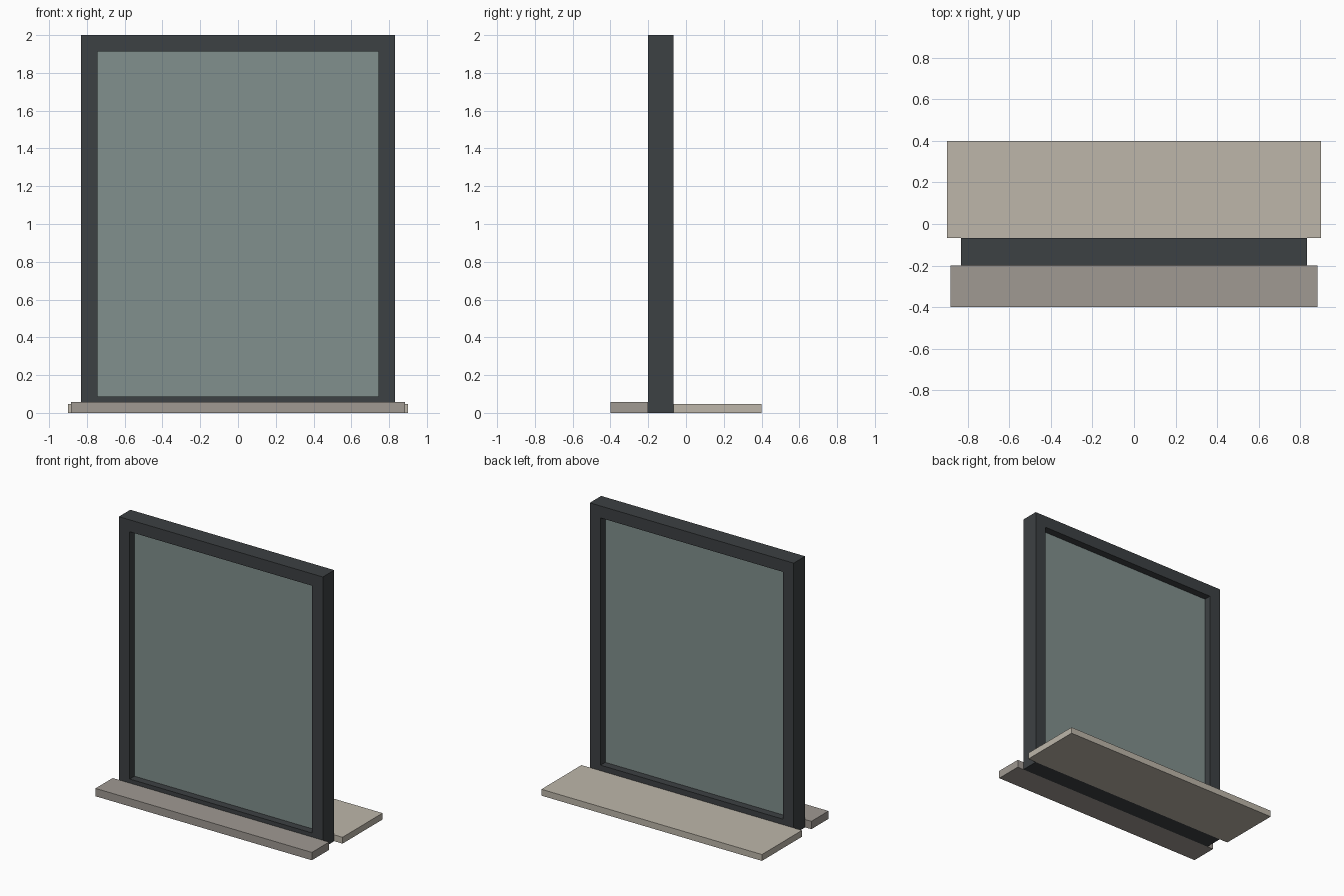
import bpy, bmesh

if "Cube" in bpy.data.objects:
    bpy.data.objects.remove(bpy.data.objects["Cube"])


def material(name, rgb):
    m = bpy.data.materials.new(name)
    m.diffuse_color = (*rgb, 1)
    m.use_nodes = True
    m.node_tree.nodes["Principled BSDF"].inputs["Base Color"].default_value = m.diffuse_color
    return m


def finish(name, bm, mat):
    bmesh.ops.recalc_face_normals(bm, faces=bm.faces)
    mesh = bpy.data.meshes.new(name)
    bm.to_mesh(mesh)
    bm.free()
    mesh.materials.append(mat)
    obj = bpy.data.objects.new(name, mesh)
    bpy.context.collection.objects.link(obj)
    return obj


def box(name, half_x, y, z, mat):
    bm = bmesh.new()
    bmesh.ops.create_cube(bm, size=1)
    for v in bm.verts:
        v.co = (v.co.x * 2 * half_x,
                y[0] if v.co.y < 0 else y[1],
                z[0] if v.co.z < 0 else z[1])
    return finish(name, bm, mat)


def rectangular_ring(name, half_x, z, width, y, mat):
    # Sweep a rectangular section around four mitred corners
    bm = bmesh.new()
    corners = []
    for sx, sz in ((-1, -1), (1, -1), (1, 1), (-1, 1)):
        edge_z = z[0] if sz < 0 else z[1]
        section = [(0, y[0]), (width, y[0]), (width, y[1]), (0, y[1])]
        corners.append([bm.verts.new((sx * (half_x - d), yy, edge_z - sz * d))
                        for d, yy in section])
    for i in range(4):
        a, b = corners[i], corners[(i + 1) % 4]
        for j in range(4):
            k = (j + 1) % 4
            bm.faces.new((a[j], b[j], b[k], a[k]))
    return finish(name, bm, mat)


dark = material("dark_frame", (0.046, 0.052, 0.056))
glass = material("glass", (0.22, 0.28, 0.27))
stone = material("outer_stone", (0.35, 0.32, 0.29))
board = material("inner_board", (0.51, 0.47, 0.40))

# Window frame and the pane set midway in its depth
rectangular_ring("window_frame", 0.832, (0, 2), 0.088, (-0.2, -0.067), dark)
box("glass_pane", 0.744, (-0.145, -0.122), (0.088, 1.912), glass)

# Outer ledge at the front, deeper inner board at the back
box("outer_sill", 0.883, (-0.4, -0.2), (0, 0.058), stone)
box("inner_sill", 0.9, (-0.067, 0.4), (0, 0.047), board)
